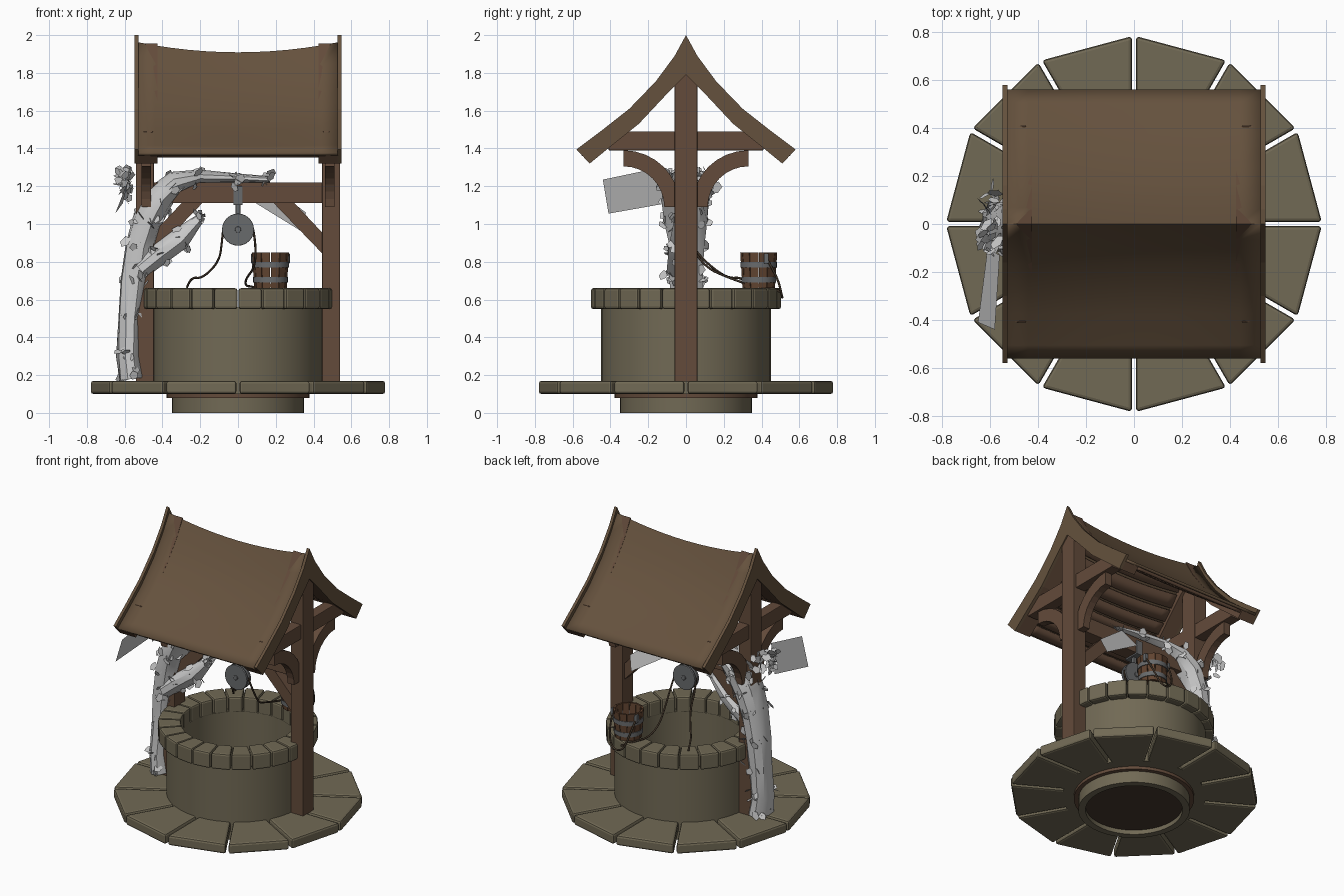
import bpy, bmesh, math, random
from mathutils import Vector

if "Cube" in bpy.data.objects:
    bpy.data.objects.remove(bpy.data.objects["Cube"])
random.seed(4)
C, S, PI = math.cos, math.sin, math.pi

def material(name, r, g, b):
    m = bpy.data.materials.new(name)
    m.diffuse_color = (r, g, b, 1)
    m.use_nodes = True
    m.node_tree.nodes["Principled BSDF"].inputs["Base Color"].default_value = m.diffuse_color
    return m
STONE = material("stone", .165, .142, .09)
WOOD = material("timber", .125, .07, .043)
ROOF = material("roof_wood", .13, .083, .047)
BUCKET = material("bucket_wood", .12, .058, .03)
IRON = material("iron", .14, .145, .15)
ROPE = material("rope", .06, .04, .025)
DARK = material("well_bottom", .06, .038, .026)
IVY = material("ivy", .58, .58, .58)

def obj(name, verts, faces, mat, bevel=0, smooth=False, fix=True):
    me = bpy.data.meshes.new(name)
    me.from_pydata([tuple(v) for v in verts], [], faces)
    if fix:
        bm = bmesh.new(); bm.from_mesh(me)
        bmesh.ops.recalc_face_normals(bm, faces=bm.faces)
        bm.to_mesh(me); bm.free()
    me.materials.append(mat)
    if smooth:
        me.shade_smooth()
        me.set_sharp_from_angle(angle=math.radians(35))
    o = bpy.data.objects.new(name, me)
    bpy.context.collection.objects.link(o)
    if bevel:
        b = o.modifiers.new("bevel", 'BEVEL')
        b.width, b.segments = bevel, 2
    return o

def prism(name, pts, axis, a, b, mat, bevel=0):
    """Extrude a 2D outline along an axis from a to b."""
    put = {'x': lambda p, t: (t, p[0], p[1]), 'y': lambda p, t: (p[0], t, p[1]),
           'z': lambda p, t: (p[0], p[1], t)}[axis]
    n = len(pts)
    v = [put(p, a) for p in pts] + [put(p, b) for p in pts]
    f = [tuple(range(n)), tuple(range(n, 2 * n))]
    f += [(i, (i + 1) % n, n + (i + 1) % n, n + i) for i in range(n)]
    return obj(name, v, f, mat, bevel)

def box(name, x0, x1, y0, y1, z0, z1, mat, bevel=.004):
    return prism(name, [(x0, y0), (x1, y0), (x1, y1), (x0, y1)], 'z', z0, z1, mat, bevel)

def lathe(name, prof, mat, n=40, at=(0, 0)):
    """Revolve a closed (radius, z) outline about a vertical axis."""
    m = len(prof)
    v = [(at[0] + r * C(2 * PI * i / n), at[1] + r * S(2 * PI * i / n), z)
         for i in range(n) for r, z in prof]
    f = [(i * m + j, (i + 1) % n * m + j, (i + 1) % n * m + (j + 1) % m, i * m + (j + 1) % m)
         for i in range(n) for j in range(m)]
    return obj(name, v, f, mat, 0, True)

def tube(name, r0, r1, z0, z1, mat, at=(0, 0), n=40):
    return lathe(name, [(r0, z0), (r1, z0), (r1, z1), (r0, z1)], mat, n, at)

def ring_stones(name, n, r0, r1, z0, z1, gap, bevel):
    for k in range(n):
        a, b = 2 * PI * k / n, 2 * PI * (k + 1) / n
        m = (a + b) / 2
        tx, ty = -S(m) * gap, C(m) * gap
        pts = [(r * C(t) + s * tx, r * S(t) + s * ty)
               for r, t, s in ((r0, a, 1), (r1, a, 1), (r1, b, -1), (r0, b, -1))]
        prism(f"{name}_{k + 1}", pts, 'z', z0, z1, STONE, bevel)

# Stonework
tube("foundation_ring", .305, .35, 0, .11, STONE)
tube("foundation_band", .34, .378, .08, .105, WOOD)
tube("well_wall", .36, .45, .10, .56, STONE)
prism("well_floor", [(.345 * C(PI * i / 16), .345 * S(PI * i / 16)) for i in range(32)],
      'z', .03, .05, DARK)
ring_stones("paving_slab", 12, .41, .785, .10, .17, .009, .014)
ring_stones("rim_stone", 24, .36, .505, .55, .66, .003, .012)

# Roof profile curves
TOP = [(0, 2), (.06, 1.89), (.16, 1.755), (.3, 1.61), (.44, 1.5), (.58, 1.395)]
LOW = [(0, 1.79), (.1, 1.69), (.25, 1.53), (.4, 1.41), (.51, 1.32)]
def curve_z(y):
    y = abs(y)
    for (a, za), (b, zb) in zip(TOP, TOP[1:]):
        if y <= b:
            break
    return za + (zb - za) * (y - a) / (b - a)
def both(half):
    return [(-y, z) for y, z in half[:0:-1]] + half
barge = both(TOP) + both(LOW)[::-1]
rafter = both([(min(y, .555), curve_z(min(y, .555)) - .045) for y, z in TOP]) + both(LOW)[::-1]

def roof_sheet(name, ys, drop, half, thick, mat):
    xs = [half * (i / 6 - 1) for i in range(13)]
    v = [(x, y, curve_z(y) - drop - .055 * (1 - (x / .54) ** 2) * (1 - abs(y) / .56))
         for y in ys for x in xs]
    f = [(r * 13 + i, r * 13 + i + 1, r * 13 + 14 + i, r * 13 + 13 + i)
         for r in range(len(ys) - 1) for i in range(12)]
    o = obj(name, v, f, mat, 0, True)
    s = o.modifiers.new("thickness", 'SOLIDIFY')
    s.thickness, s.offset = thick, 0
half_ys = [0, .06, .11, .16, .23, .3, .37, .44, .5, .555]
roof_sheet("roof_skin", [-y for y in half_ys[:0:-1]] + half_ys, .045, .53, .018, ROOF)
for s in (-1, 1):
    for k in range(8):
        y = .03 + k * .064
        roof_sheet(f"roof_plank_{k + 1}", [s * y, s * (y + .055)], .068, .45, .02, WOOD)

# Timber frame, one set for each side
for s, side in ((-1, "left"), (1, "right")):
    box(side + "_post", s * .445, s * .54, -.06, .06, .165, 1.8, WOOD)
    prism(side + "_barge_board", barge, 'x', s * .528, s * .548, ROOF)
    prism(side + "_rafters", rafter, 'x', s * .425, s * .53, WOOD)
    box(side + "_tie_beam", s * .45, s * .525, -.41, .41, 1.39, 1.49, WOOD)
    for t in (-1, 1):
        arc = [i * PI / 16 for i in range(9)]
        pts = [(t * (.33 - r * C(a)), 1.09 + r * S(a))
               for r, seq in ((.3, arc), (.215, arc[::-1])) for a in seq]
        prism(side + "_curved_brace", pts, 'x', s * .46, s * .51, WOOD)
    prism(side + "_beam_brace", [(s * .18, 1.12), (s * .45, .84), (s * .45, .95), (s * .29, 1.12)],
          'y', -.035, .035, WOOD)
box("cross_beam", -.45, .45, -.05, .05, 1.11, 1.22, WOOD)

# Pulley and its strap
def disc(name, r, z, half, mat):
    o = prism(name, [(r * C(PI * i / 12), z + r * S(PI * i / 12)) for i in range(24)],
              'y', -half, half, mat, .004)
for s in (-1, 1):
    prism("pulley_cheek", [(.085 * C(PI * i / 12), .97 + .085 * S(PI * i / 12)) for i in range(24)],
          'y', s * .008, s * .024, IRON, .004)
disc("pulley_wheel", .068, .97, .01, IRON)
disc("pulley_axle", .016, .97, .032, IRON)
box("pulley_strap", -.025, .025, -.058, .058, 1.10, 1.2, IRON)
box("pulley_hanger", -.012, .012, -.012, .012, 1.04, 1.11, IRON)

# Bucket with hoops
BX, BY = .172, .385
def br(z):
    return .086 + .012 * (z - .66) / .19
for k in range(12):
    a, b = PI * k / 6 + .02, PI * (k + 1) / 6 - .02
    v = [(BX + (br(z) - d) * C(t), BY + (br(z) - d) * S(t), z)
         for z in (.662, .85) for d in (0, .014) for t in (a, b)]
    obj(f"bucket_stave_{k + 1}", v, [(0, 1, 5, 4), (2, 3, 7, 6), (0, 1, 3, 2), (4, 5, 7, 6),
                                     (0, 2, 6, 4), (1, 3, 7, 5)], BUCKET)
tube("bucket_base", 0.001, .08, .665, .685, BUCKET, (BX, BY), 24)
for z in (.69, .77):
    tube("bucket_hoop", br(z) - .008, br(z) + .004, z, z + .03, IRON, (BX, BY), 24)

# Ropes
def rope(name, pts, r=.006, mat=ROPE):
    cu = bpy.data.curves.new(name, 'CURVE')
    cu.dimensions, cu.bevel_depth, cu.bevel_resolution = '3D', r, 2
    sp = cu.splines.new('NURBS')
    sp.points.add(len(pts) - 1)
    for p, c in zip(sp.points, pts):
        p.co = (*c, 1)
    sp.use_endpoint_u, sp.order_u, sp.resolution_u = True, 3, 6
    cu.materials.append(mat)
    bpy.context.collection.objects.link(bpy.data.objects.new(name, cu))
rope("rope_left", [(-.078, 0, .98), (-.085, .02, .9), (-.1, .1, .8), (-.19, .22, .71),
                   (-.25, .3, .72), (-.27, .36, .665)])
rope("rope_right", [(.078, 0, .98), (.095, .02, .9), (.09, .1, .77), (.04, .24, .71),
                    (.04, .36, .67), (.08, .45, .67), (.15, .5, .64)])
rope("bucket_handle", [(BX - .09, BY + .04, .82), (BX - .08, BY + .1, .72), (BX - .04, .51, .61),
                       (BX + .04, .51, .61), (BX + .08, BY + .1, .72), (BX + .09, BY + .04, .82)])
for s in (-1, 1):
    x = BX + s * .09
    box("bucket_ear", x - .012, x + .012, BY + .028, BY + .052, .79, .845, IRON)

# Ivy: draped sheets around the post and beam, with loose leaves on them
lv, lf = [], []
def leaf(p, size):
    n = Vector((random.uniform(-1, 1), random.uniform(-1, 1), random.uniform(-.6, .8))).normalized()
    u = n.orthogonal().normalized()
    w = n.cross(u)
    base, turn = len(lv), random.uniform(0, 6)
    for k in range(5):
        a = turn + k * 2 * PI / 5
        lv.append(Vector(p) + (u * C(a) + w * S(a) * .8) * size)
    lf.append(tuple(range(base, base + 5)))

def ivy(name, path, leaves):
    """Path rows: x, y, z, in-plane radius, depth radius."""
    n, v = 10, []
    for i, (x, y, z, r, d) in enumerate(path):
        p, q = path[max(i - 1, 0)], path[min(i + 1, len(path) - 1)]
        t = Vector((q[0] - p[0], 0, q[2] - p[2])).normalized()
        for k in range(n):
            a, j = 2 * PI * k / n, random.uniform(.88, 1.1)
            v.append(Vector((x, y, z)) + Vector((t.z, 0, -t.x)) * (r * j * C(a))
                     + Vector((0, d * j * S(a), 0)))
    f = [(i * n + k, i * n + (k + 1) % n, i * n + n + (k + 1) % n, i * n + n + k)
         for i in range(len(path) - 1) for k in range(n)]
    obj(name, v, f, IVY, 0, True)
    for _ in range(leaves):
        c = v[random.randrange(len(v))].lerp(v[random.randrange(n, len(v))], .03)
        leaf(c + Vector([random.uniform(-.02, .02) for _ in "xyz"]), random.uniform(.02, .036))

ivy("ivy_post", [(-.56, -.01, .18, .07, .1), (-.575, -.01, .3, .065, .09), (-.57, 0, .5, .07, .08),
                 (-.55, 0, .7, .075, .085), (-.52, 0, .88, .08, .1), (-.48, 0, 1.02, .085, .12),
                 (-.42, 0, 1.14, .085, .13), (-.33, 0, 1.22, .06, .12), (-.2, 0, 1.25, .035, .09),
                 (0, 0, 1.245, .025, .08), (.17, 0, 1.235, .02, .06)], 170)
ivy("ivy_brace", [(-.52, -.02, .76, .06, .08), (-.42, -.02, .84, .065, .08),
                  (-.31, -.02, .92, .06, .07), (-.19, -.02, 1.04, .02, .04)], 40)
for _ in range(34):
    leaf((random.uniform(-.64, -.57), random.uniform(-.13, .16), random.uniform(1.1, 1.29)),
         random.uniform(.025, .04))
obj("ivy_leaves", lv, lf, IVY, fix=False)

# Two large hanging ivy sheets
obj("ivy_sheet_side", [(-.58, -.44, 1.235), (-.56, -.13, 1.3), (-.61, -.1, 1.11), (-.65, -.41, 1.055)],
    [(0, 1, 2, 3)], IVY)
obj("ivy_sheet_back", [(.03, .07, 1.15), (.15, .06, 1.22), (.36, .1, 1.06), (.33, .13, .965)],
    [(0, 1, 2, 3)], IVY)
